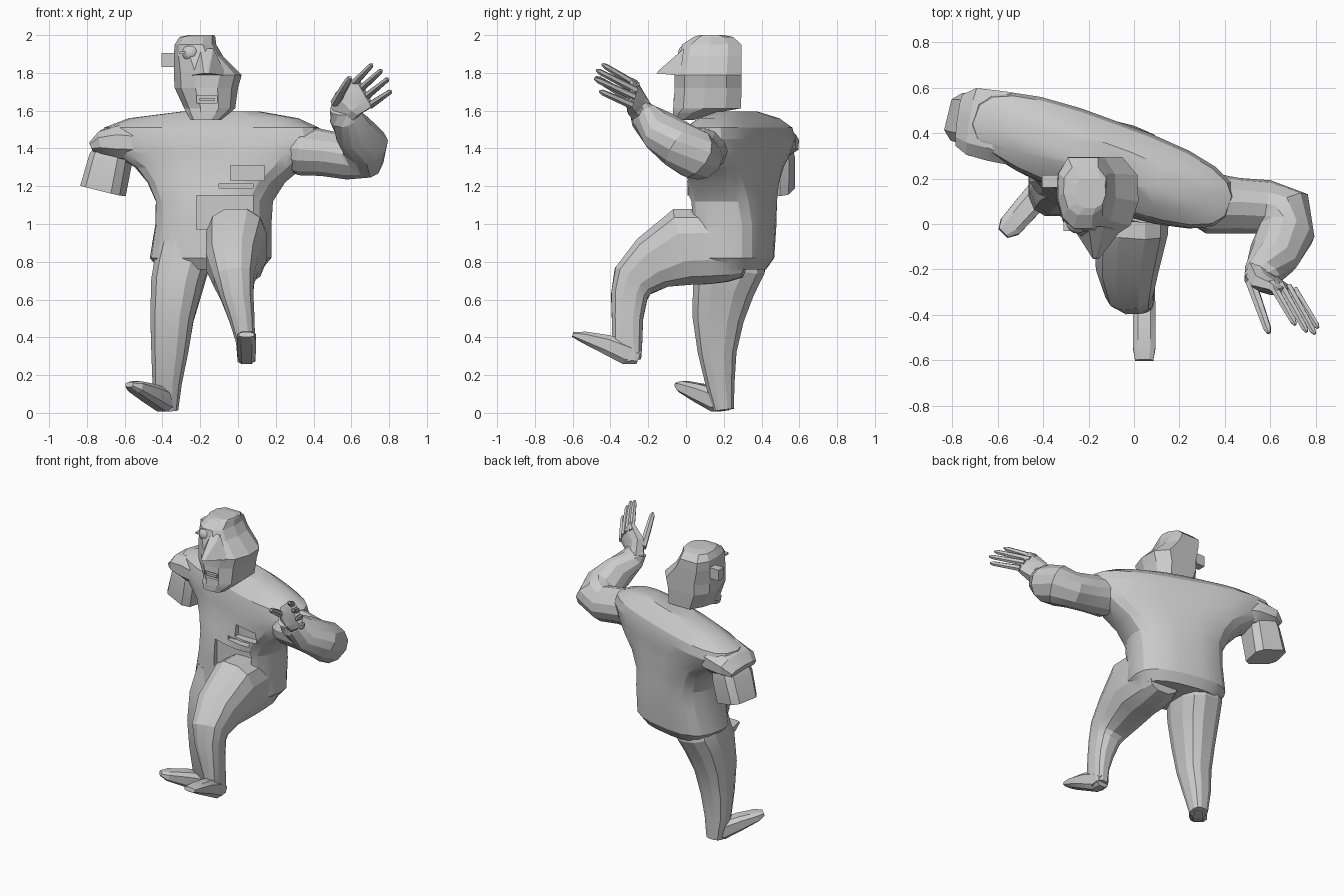
import bpy, bmesh
from math import cos, sin, pi, radians
from mathutils import Vector


def shade(ob, angle):
    bpy.ops.object.select_all(action='DESELECT')
    bpy.context.view_layer.objects.active = ob
    ob.select_set(True)
    bpy.ops.object.shade_smooth_by_angle(angle=radians(angle))


def finish(name, bm, smooth):
    bmesh.ops.recalc_face_normals(bm, faces=bm.faces)
    me = bpy.data.meshes.new(name)
    bm.to_mesh(me)
    bm.free()
    ob = bpy.data.objects.new(name, me)
    bpy.context.collection.objects.link(ob)
    if smooth:
        shade(ob, smooth)
    return ob


def loft(name, rings, smooth=20):
    """Skin a list of closed rings and cap both ends."""
    bm = bmesh.new()
    rows = [[bm.verts.new(p) for p in r] for r in rings]
    n = len(rows[0])
    for a, b in zip(rows, rows[1:]):
        for i in range(n):
            j = (i + 1) % n
            bm.faces.new((a[i], a[j], b[j], b[i]))
    bm.faces.new(rows[0])
    bm.faces.new(rows[-1])
    return finish(name, bm, smooth)


def ellipse(c, u, v, a, b, n, power=2.3, phase=0.5):
    pts = []
    for i in range(n):
        t = 2 * pi * (i + phase) / n
        s, k = sin(t), cos(t)
        x = a * abs(k) ** (2 / power) * (1 if k > 0 else -1)
        y = b * abs(s) ** (2 / power) * (1 if s > 0 else -1)
        pts.append(Vector(c) + u * x + v * y)
    return pts


def tube(name, path, side, n=10, power=2.3, smooth=20):
    """path: (x, y, z, half size along 'side', half size across)."""
    P = [Vector(p[:3]) for p in path]
    rings = []
    for i, p in enumerate(path):
        t = (P[min(i + 1, len(P) - 1)] - P[max(i - 1, 0)]).normalized()
        u = Vector(side)
        u = (u - t * u.dot(t)).normalized()
        rings.append(ellipse(P[i], u, t.cross(u), p[3], p[4], n, power))
    return loft(name, rings, smooth)


def box(name, lo, hi):
    rings = [[(lo[0], lo[1], z), (hi[0], lo[1], z), (hi[0], hi[1], z), (lo[0], hi[1], z)]
             for z in (lo[2], hi[2])]
    return loft(name, rings, 0)


def combine(ob, other, op):
    """Boolean 'other' into 'ob' and drop it."""
    other.hide_render = True
    m = ob.modifiers.new("combine", 'BOOLEAN')
    m.operation, m.object, m.solver = op, other, 'EXACT'
    bpy.context.view_layer.objects.active = ob
    bpy.ops.object.modifier_apply(modifier=m.name)
    bpy.data.objects.remove(other)


def cut(ob, lo, hi):
    combine(ob, box("cutter", lo, hi), 'DIFFERENCE')


# Twisted torso: z, centre x, centre y, half width, half depth, turn in degrees
rings = []
for z, cx, cy, a, b, deg in (
        (0.76, -0.145, 0.24, 0.27, 0.17, -12),
        (0.82, -0.145, 0.24, 0.32, 0.21, -12), (1.00, -0.13, 0.245, 0.305, 0.215, -14),
        (1.12, -0.125, 0.245, 0.31, 0.21, -17), (1.22, -0.115, 0.25, 0.37, 0.20, -19),
        (1.30, -0.10, 0.255, 0.46, 0.19, -20), (1.37, -0.12, 0.265, 0.56, 0.185, -20),
        (1.45, -0.14, 0.28, 0.61, 0.185, -20), (1.51, -0.14, 0.28, 0.595, 0.17, -20),
        (1.56, -0.13, 0.28, 0.47, 0.12, -20), (1.595, -0.09, 0.27, 0.22, 0.07, -20)):
    r = radians(deg)
    rings.append(ellipse((cx, cy, z), Vector((cos(r), sin(r), 0)),
                         Vector((-sin(r), cos(r), 0)), a, b, 20, 2.8))
body = loft("body", rings)
# Torn openings at the chest and waist
cut(body, (-0.22, -0.3, 0.97), (0.08, 0.08, 1.15))
cut(body, (-0.04, -0.3, 1.23), (0.14, 0.06, 1.31))
cut(body, (-0.10, -0.3, 1.19), (0.08, 0.06, 1.215))

limbs = []
# Raised leg
limbs.append(tube("raised_leg", [
    (0.01, 0.33, 0.83, 0.12, 0.12), (0.005, 0.26, 0.85, 0.15, 0.165),
    (-0.005, 0.14, 0.88, 0.163, 0.205), (-0.01, -0.01, 0.88, 0.165, 0.212),
    (-0.03, -0.175, 0.795, 0.142, 0.155), (-0.02, -0.28, 0.70, 0.11, 0.12),
    (-0.005, -0.30, 0.62, 0.09, 0.10), (0.02, -0.31, 0.50, 0.07, 0.085),
    (0.04, -0.31, 0.38, 0.052, 0.082), (0.045, -0.285, 0.275, 0.048, 0.05)], (1, 0, 0), 12, 2.6))
limbs.append(tube("raised_foot", [
    (0.045, -0.25, 0.29, 0.042, 0.035), (0.045, -0.31, 0.315, 0.05, 0.065),
    (0.045, -0.42, 0.362, 0.053, 0.055), (0.045, -0.54, 0.40, 0.053, 0.033),
    (0.045, -0.60, 0.415, 0.042, 0.014)], (1, 0, 0), 8, 3))

# Standing leg
limbs.append(tube("standing_leg", [
    (-0.29, 0.245, 0.90, 0.13, 0.17), (-0.30, 0.24, 0.78, 0.148, 0.185),
    (-0.325, 0.20, 0.67, 0.14, 0.17), (-0.35, 0.17, 0.50, 0.118, 0.14),
    (-0.362, 0.165, 0.32, 0.1, 0.105), (-0.375, 0.18, 0.16, 0.08, 0.08),
    (-0.37, 0.20, 0.015, 0.055, 0.055)], (1, 0, 0), 12, 2.6))
limbs.append(tube("standing_foot", [
    (-0.35, 0.22, 0.04, 0.045, 0.03), (-0.39, 0.17, 0.065, 0.06, 0.065),
    (-0.47, 0.075, 0.105, 0.06, 0.052), (-0.545, -0.01, 0.138, 0.055, 0.033),
    (-0.575, -0.04, 0.15, 0.03, 0.014)], (0.75, -0.65, 0), 8, 3))

# Broken right arm: shoulder cap and square stub
limbs.append(tube("right_shoulder", [
    (-0.42, 0.37, 1.425, 0.14, 0.09), (-0.60, 0.43, 1.435, 0.165, 0.105),
    (-0.71, 0.45, 1.425, 0.155, 0.075), (-0.765, 0.455, 1.40, 0.12, 0.035)], (0.35, 1, 0), 10))
limbs.append(tube("right_arm_stub", [
    (-0.65, 0.45, 1.43, 0.10, 0.08), (-0.675, 0.45, 1.34, 0.12, 0.105),
    (-0.715, 0.455, 1.175, 0.112, 0.115)], (0.25, 1, 0), 8, 4))

# Left arm, bent upward
limbs.append(tube("left_arm", [
    (0.22, 0.13, 1.41, 0.09, 0.09), (0.34, 0.09, 1.39, 0.125, 0.13),
    (0.46, 0.08, 1.375, 0.115, 0.12), (0.58, 0.075, 1.355, 0.115, 0.115),
    (0.66, 0.045, 1.37, 0.13, 0.13), (0.67, -0.04, 1.42, 0.122, 0.12),
    (0.615, -0.14, 1.495, 0.11, 0.105), (0.565, -0.22, 1.57, 0.082, 0.078),
    (0.56, -0.25, 1.61, 0.075, 0.055)], (0.55, 0.45, -0.7), 12))
# Open hand
wide = (0.7, -0.2, -0.7)
limbs.append(tube("palm", [
    (0.55, -0.215, 1.57, 0.07, 0.05), (0.585, -0.265, 1.64, 0.09, 0.045),
    (0.645, -0.285, 1.685, 0.095, 0.028), (0.67, -0.30, 1.70, 0.088, 0.02)], wide, 8, 3))
for i, (b, t) in enumerate((((0.61, -0.27, 1.74), (0.705, -0.435, 1.84)),
                            ((0.65, -0.28, 1.715), (0.755, -0.465, 1.81)),
                            ((0.685, -0.29, 1.68), (0.79, -0.475, 1.765)),
                            ((0.71, -0.30, 1.635), (0.805, -0.45, 1.70)),
                            ((0.52, -0.27, 1.65), (0.59, -0.47, 1.77)))):
    b, t = Vector(b), Vector(t)
    r = 0.018 if i < 4 else 0.022
    limbs.append(tube("finger", [
        (*b.lerp(t, -0.08), r * 1.2, r * 1.1), (*b.lerp(t, 0.5), r, r),
        (*b.lerp(t, 0.95), r * .85, r * .85), (*b.lerp(t, 1.05), r * .4, r * .4)], wide, 6, 2))
for limb in limbs:
    combine(body, limb, 'UNION')
shade(body, 22)

# Faceted head, one side of the crown sloping: z, left x, right x, front y, back y
rings = []
for z, xl, xr, yf, yb in (
        (1.55, -0.25, -0.09, -0.07, 0.04), (1.59, -0.275, -0.04, -0.07, 0.16),
        (1.612, -0.285, -0.015, -0.068, 0.29), (1.72, -0.335, 0.0, -0.06, 0.295),
        (1.79, -0.34, 0.02, -0.06, 0.295), (1.89, -0.34, -0.08, -0.035, 0.295),
        (1.95, -0.335, -0.115, -0.02, 0.293), (1.99, -0.31, -0.12, 0.04, 0.25),
        (2.0, -0.26, -0.125, 0.07, 0.20)):
    c, h, m, d = (xl + xr) / 2, (xr - xl) / 2, (yf + yb) / 2, (yb - yf) / 2
    rings.append([(c + h * u, m + d * v, z) for u, v in
                  ((-.35, -1), (.35, -1), (.8, -.7), (1, -.1), (.97, .55), (.6, 1),
                   (-.6, 1), (-.97, .55), (-1, -.1), (-.8, -.7))])
head = loft("head", rings, 0)
cut(head, (-0.22, -0.2, 1.64), (-0.11, -0.045, 1.68))
box("lip", (-0.205, -0.065, 1.652), (-0.125, -0.04, 1.668))

# Wedge nose, ear block, brow and eye
bm = bmesh.new()
for p in ((-0.26, -0.03, 1.785), (-0.06, -0.03, 1.785), (-0.20, -0.01, 1.93), (-0.13, -0.01, 1.93),
          (-0.18, -0.155, 1.798), (-0.155, -0.155, 1.798), (-0.167, -0.145, 1.812)):
    bm.verts.new(p)
bmesh.ops.convex_hull(bm, input=bm.verts)
combine(head, finish("nose", bm, 0), 'UNION')
combine(head, box("ear", (-0.405, 0.16, 1.83), (-0.32, 0.215, 1.905)), 'UNION')
box("brow", (-0.31, -0.03, 1.90), (-0.20, 0.04, 1.912))
bm = bmesh.new()
bmesh.ops.create_uvsphere(bm, u_segments=16, v_segments=10, radius=0.047)
bmesh.ops.translate(bm, verts=bm.verts, vec=(-0.25, 0.005, 1.905))
finish("eye", bm, 40)
